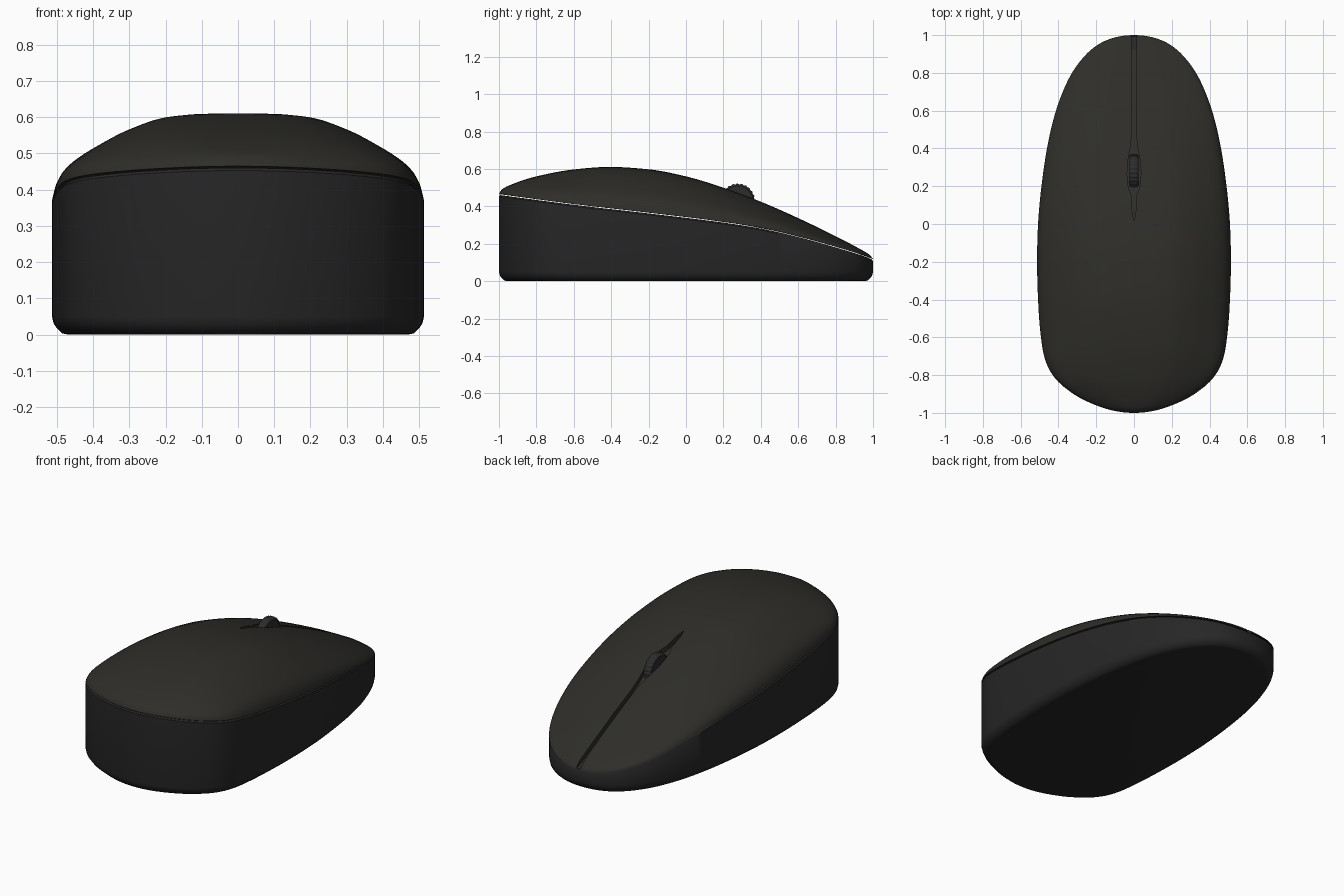
import bpy, bmesh, math

if "Cube" in bpy.data.objects:
    bpy.data.objects.remove(bpy.data.objects["Cube"])


def curve(table):
    """Smooth non-overshooting curve through (x, value) pairs."""
    xs, ys = zip(*table)
    d = [(ys[i + 1] - ys[i]) / (xs[i + 1] - xs[i]) for i in range(len(xs) - 1)]
    m = [d[0]] + [2 * a * b / (a + b) if a * b > 0 else 0 for a, b in zip(d, d[1:])] + [d[-1]]

    def f(x):
        x = min(max(x, xs[0]), xs[-1])
        i = max(k for k in range(len(d)) if xs[k] <= x)
        h = xs[i + 1] - xs[i]
        t = (x - xs[i]) / h
        return (ys[i] * (1 + 2 * t) * (1 - t) ** 2 + m[i] * h * t * (1 - t) ** 2
                + ys[i + 1] * t * t * (3 - 2 * t) + m[i + 1] * h * t * t * (t - 1))
    return f


def loft(name, rings, color=None):
    """Skin equal-length closed rings and cap both ends."""
    bm = bmesh.new()
    vs = [[bm.verts.new(p) for p in r] for r in rings]
    n = len(vs[0])
    for a, b in zip(vs, vs[1:]):
        for i in range(n):
            bm.faces.new((a[i], a[(i + 1) % n], b[(i + 1) % n], b[i]))
    bm.faces.new(vs[0])
    bm.faces.new(vs[-1])
    bmesh.ops.recalc_face_normals(bm, faces=bm.faces)
    me = bpy.data.meshes.new(name)
    bm.to_mesh(me)
    bm.free()
    ob = bpy.data.objects.new(name, me)
    bpy.context.collection.objects.link(ob)
    if color:
        mat = bpy.data.materials.new(name + "_color")
        mat.diffuse_color = (*color, 1)
        mat.use_nodes = True
        mat.node_tree.nodes["Principled BSDF"].inputs["Base Color"].default_value = mat.diffuse_color
        me.materials.append(mat)
    return ob


def activate(ob):
    bpy.ops.object.select_all(action='DESELECT')
    ob.select_set(True)
    bpy.context.view_layer.objects.active = ob


# Plan outline: right half from nose to heel, mirrored, then splined
half = [(0, 1), (.1, .988), (.19, .95), (.27, .88), (.345, .77), (.41, .61), (.457, .42),
        (.49, .2), (.508, 0), (.513, -.2), (.508, -.4), (.495, -.58), (.47, -.72),
        (.415, -.82), (.32, -.9), (.22, -.952), (.11, -.988), (0, -1)]
ctrl = half + [(-x, y) for x, y in half[-2:0:-1]]
outline = []
STEPS = 6
for i in range(len(ctrl)):
    p0, p1, p2, p3 = (ctrl[(i + k) % len(ctrl)] for k in (-1, 0, 1, 2))
    for j in range(STEPS):
        t = j / STEPS
        outline.append(tuple(.5 * (2 * b + (c - a) * t + (2 * a - 5 * b + 4 * c - d) * t * t
                                   + (3 * b - a - 3 * c + d) * t ** 3)
                             for a, b, c, d in zip(p0, p1, p2, p3)))
side = sorted((y, x) for x, y in outline[:(len(half) - 1) * STEPS + 1])


def width(y):
    for (y0, x0), (y1, x1) in zip(side, side[1:]):
        if y <= y1:
            return max(x0 + (x1 - x0) * (y - y0) / max(y1 - y0, 1e-9), 1e-5)
    return 1e-5


# Side-view profiles: seam line, crown line; and the crown's cross-section
seam = curve([(-1, .465), (-.6, .412), (-.2, .366), (.2, .317), (.4, .285),
              (.6, .24), (.8, .184), (.95, .138), (1, .118)])
crown = curve([(-1, .466), (-.985, .49), (-.94, .514), (-.8, .56), (-.6, .597), (-.41, .611),
               (-.2, .598), (0, .56), (.2, .5), (.4, .425), (.6, .337), (.8, .24),
               (.93, .172), (.98, .142), (1, .119)])
section = curve([(0, 1), (.2, .992), (.39, .95), (.59, .8), (.78, .57), (.88, .42),
                 (.95, .27), (.985, .13), (1, 0)])


def ring(s, zf, inset=0.0):
    r = []
    for x, y in outline:
        px, py = x * (s - inset / .513), y * (s - inset)
        r.append((px, py, zf(px, py)))
    return r


def dome(x, y):
    u = min(abs(x) / width(y), 1)
    return seam(y) + (crown(y) - seam(y)) * section(u)


# Base with rounded bottom edge
level = lambda dz: (lambda x, y: seam(y) + dz)
flat = lambda z: (lambda x, y: z)
base = loft("base", [ring(1, flat(0), .045), ring(1, flat(.004), .028), ring(1, flat(.018), .013),
                     ring(1, flat(.032), .004), ring(1, flat(.05)), ring(1, level(-.012)),
                     ring(1, level(-.004), .006)]
            + [ring(s, level(-.004)) for s in (.9, .7, .5, .3, .1, .01)], (.02, .02, .021))

# Top shell, solid so that the groove can be cut in it
N = 28
shell = loft("top_shell",
             [ring(s, level(0)) for s in (.01, .1, .3, .5, .7, .9, .99)]
             + [ring(math.sin(math.pi / 2 * i / N), dome) for i in range(N, 0, -1)]
             + [ring(.005, dome)], (.027, .026, .022))

# Button split, widening around the wheel
slot = curve([(.02, .002), (.1, .013), (.15, .014), (.2, .031), (.27, .036), (.34, .031),
              (.42, .017), (.52, .011), (.8, .011), (1.03, .014)])
rings = []
for i in range(61):
    y = .02 + 1.01 * i / 60
    w, z = slot(y), crown(y)
    rings.append([(-w, y, z - .03), (w, y, z - .03), (w, y, z + .1), (-w, y, z + .1)])
cutter = loft("groove_cutter", rings)
cutter.hide_render = True
activate(shell)
mod = shell.modifiers.new("groove", 'BOOLEAN')
mod.object = cutter
mod.operation = 'DIFFERENCE'
mod.solver = 'EXACT'
bpy.ops.object.modifier_apply(modifier=mod.name)
bpy.data.objects.remove(cutter)

# Scroll wheel with ribbed tread
rings = []
for x, k in ((-.025, .88), (-.019, .96), (-.012, 1), (.012, 1), (.019, .96), (.025, .88)):
    r = []
    for i in range(96):
        a = 2 * math.pi * i / 96
        rad = k * (.092 if i % 4 < 2 else .088)
        r.append((x, .277 + rad * math.cos(a), .43 + rad * math.sin(a)))
    rings.append(r)
wheel = loft("scroll_wheel", rings, (.025, .025, .025))

for ob in (base, shell, wheel):
    activate(ob)
    bpy.ops.object.shade_smooth_by_angle(angle=math.radians(35))
